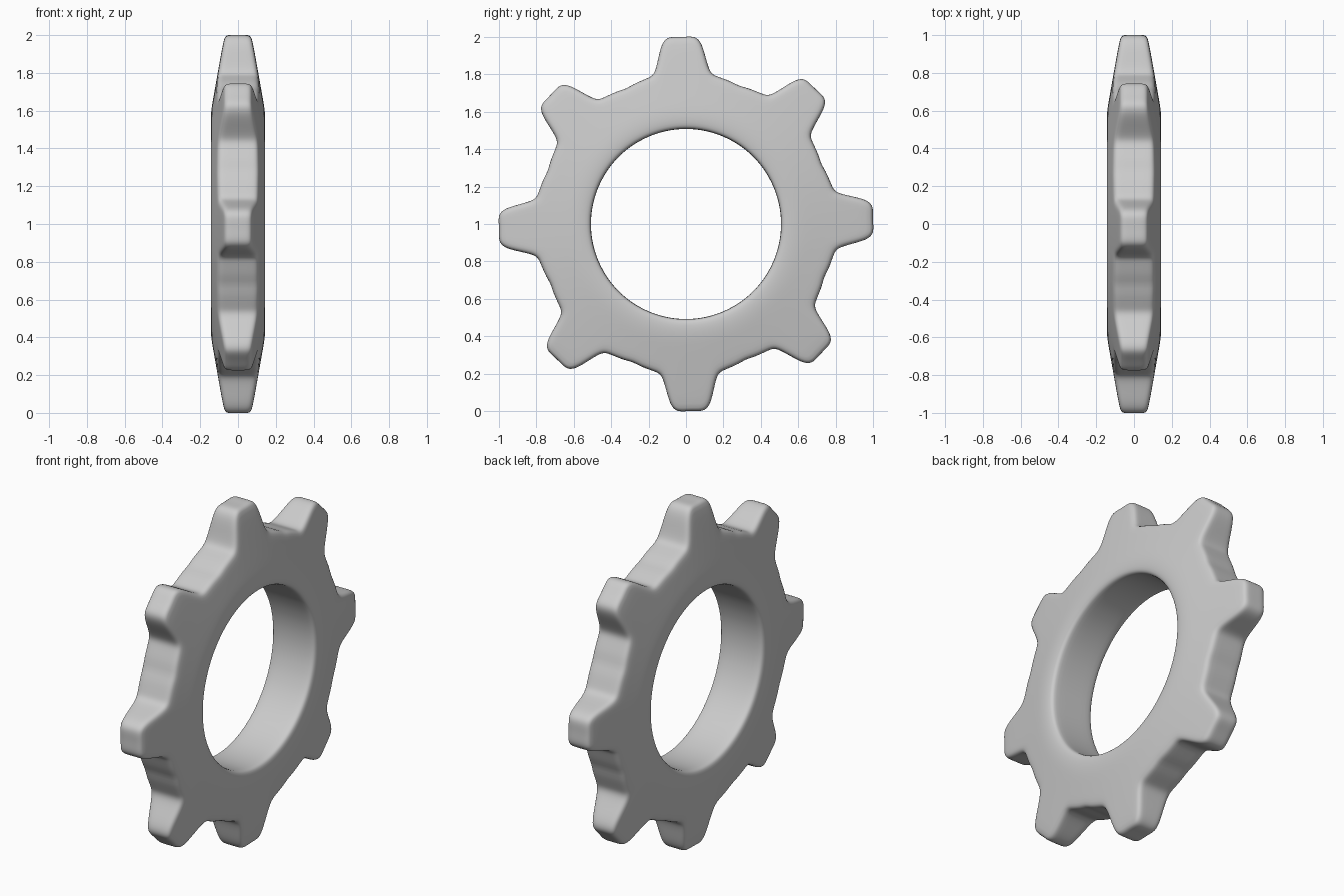
import bpy, bmesh
from math import sin, cos, atan2, hypot, radians, pi

if "Cube" in bpy.data.objects:
    bpy.data.objects.remove(bpy.data.objects["Cube"])

TEETH, HOLE, SKEW = 8, 0.508, radians(1.4)

# half tooth outline (radial, tangential), from tip centre to valley
half = [(1.0, 0.0), (1.001, 0.03), (1.001, 0.055), (0.996, 0.077), (0.98, 0.095),
        (0.955, 0.108), (0.92, 0.119), (0.87, 0.131), (0.83, 0.142), (0.808, 0.152),
        (0.793, 0.167), (0.784, 0.188), (0.773, 0.216), (0.755, 0.262)]
half_polar = [(hypot(v, u), atan2(u, v)) for v, u in half]
valley = (0.79, pi / TEETH)
tooth = [(r, -a) for r, a in reversed(half_polar[1:])] + half_polar + [valley]

# full toothed outline in the y/z plane
outline = []
for k in range(TEETH):
    for r, a in tooth:
        t = a + SKEW + k * 2 * pi / TEETH
        outline.append((r * cos(t), r * sin(t)))
N = len(outline)


def inset(d):
    """Outline moved inward by d along its normals."""
    pts = []
    for i, (y, z) in enumerate(outline):
        (ya, za), (yb, zb) = outline[i - 1], outline[(i + 1) % N]
        ty, tz = yb - ya, zb - za
        n = hypot(ty, tz)
        pts.append((y - d * tz / n, z + d * ty / n))
    return pts


def circle(r):
    return [(r * y / hypot(y, z), r * z / hypot(y, z)) for y, z in outline]


def thick(p):
    """Half thickness: tapers from the hub out to the tooth tips."""
    return 0.143 - 0.178 * (hypot(*p) - 0.6)


# rings of one side, from the hole across the face to the rim
rings = []
for r, x in [(HOLE, 0.06), (HOLE, 0.115), (0.513, 0.132), (0.527, 0.141),
             (0.56, 0.144), (0.595, 0.142)]:
    rings.append([(x, y, z) for y, z in circle(r)])
inner, outer = circle(0.63), inset(0.024)
for t in (0, 0.33, 0.67, 1):
    pts = [(a[0] + (b[0] - a[0]) * t, a[1] + (b[1] - a[1]) * t) for a, b in zip(inner, outer)]
    rings.append([(thick(p), *p) for p in pts])
for d, drop in [(0.007, 0.006), (0.0, 0.022), (0.0, 0.045)]:
    pts = inset(d)
    rings.append([(thick(p) - drop, *p) for p in pts])

# mirror to the other side and skin the closed loop of rings
rings += [[(-x, y, z) for x, y, z in ring] for ring in reversed(rings)]
bm = bmesh.new()
loops = [[bm.verts.new((x, y, z + 1)) for x, y, z in ring] for ring in rings]
for a, b in zip(loops, loops[1:] + loops[:1]):
    for i in range(N):
        j = (i + 1) % N
        bm.faces.new((a[i], a[j], b[j], b[i]))
bmesh.ops.recalc_face_normals(bm, faces=bm.faces)
for f in bm.faces:
    f.smooth = True
mesh = bpy.data.meshes.new("gear_wheel")
bm.to_mesh(mesh)
bm.free()
gear = bpy.data.objects.new("gear_wheel", mesh)
bpy.context.collection.objects.link(gear)

# soft finish
sub = gear.modifiers.new("smooth", 'SUBSURF')
sub.levels = sub.render_levels = 1
